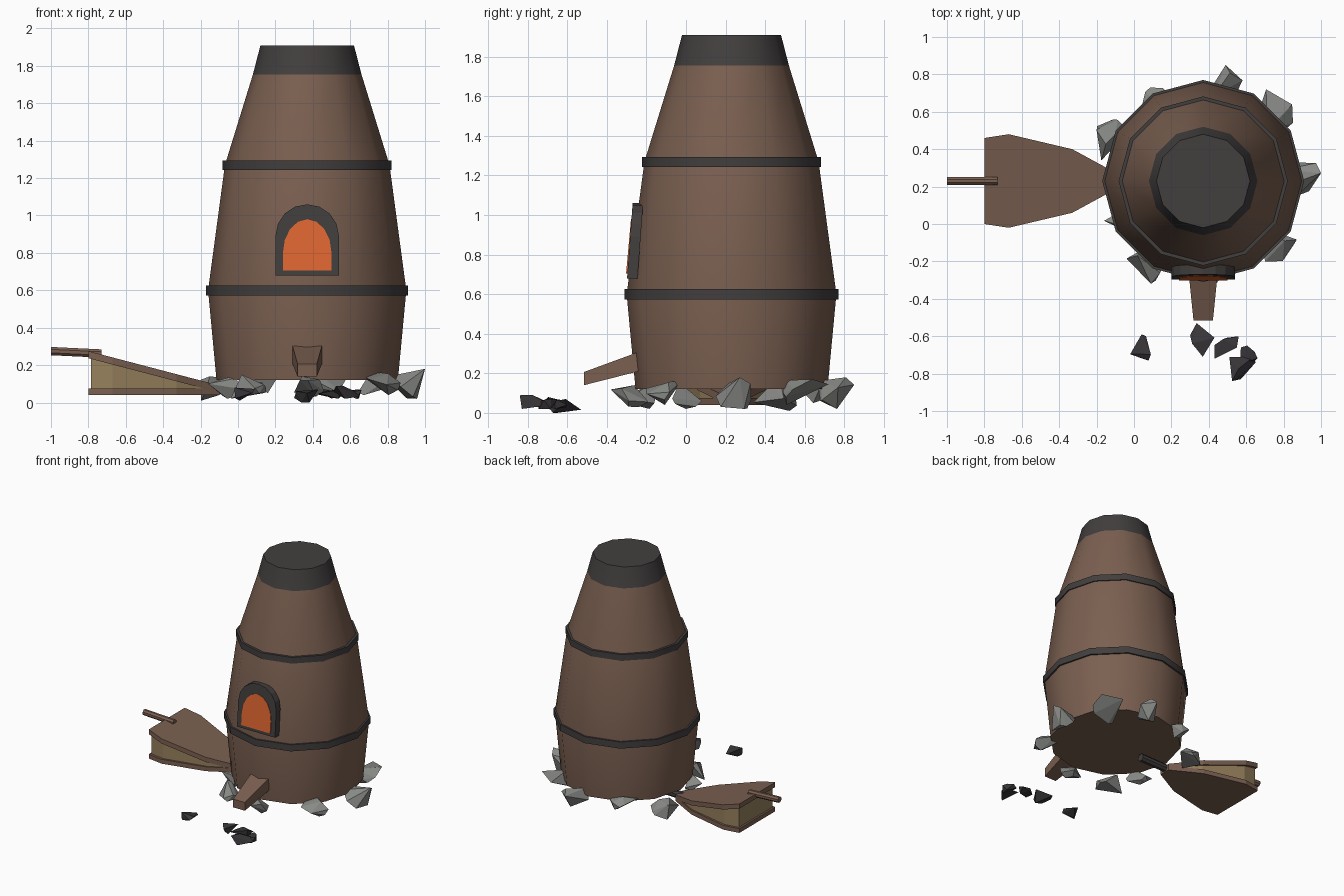
import bpy, bmesh, math, random
from mathutils import Vector

if "Cube" in bpy.data.objects:
    bpy.data.objects.remove(bpy.data.objects["Cube"])

random.seed(7)
CX, CY = 0.37, 0.23          # furnace axis


def mat(name, rgb):
    m = bpy.data.materials.new(name)
    lin = [((c / 255 + 0.055) / 1.055) ** 2.4 for c in rgb]
    m.diffuse_color = (*lin, 1)
    m.use_nodes = True
    m.node_tree.nodes["Principled BSDF"].inputs["Base Color"].default_value = m.diffuse_color
    return m


CLAY = mat("brown clay", (122, 95, 80))
IRON = mat("dark iron", (66, 62, 62))
FIRE = mat("orange glow", (222, 102, 48))
LEATHER = mat("tan leather", (150, 128, 92))
STONE = mat("grey stone", (136, 138, 134))
COAL = mat("black coal", (56, 53, 56))


def finish(bm, name, mats, smooth=False):
    bmesh.ops.recalc_face_normals(bm, faces=bm.faces)
    me = bpy.data.meshes.new(name)
    bm.to_mesh(me)
    bm.free()
    for m in mats:
        me.materials.append(m)
    if smooth:
        me.shade_smooth()
        me.set_sharp_from_angle(angle=math.radians(40))
    ob = bpy.data.objects.new(name, me)
    bpy.context.collection.objects.link(ob)
    return ob


def loft(rings, name, mats, closed=False, smooth=False, rule=None):
    """Skin a list of point rings; cap the ends or join last to first."""
    bm = bmesh.new()
    vs = [[bm.verts.new(p) for p in r] for r in rings]
    n = len(vs[0])
    pairs = list(zip(vs, vs[1:])) + ([(vs[-1], vs[0])] if closed else [])
    for a, b in pairs:
        for i in range(n):
            j = (i + 1) % n
            bm.faces.new((a[i], a[j], b[j], b[i]))
    if not closed:
        bm.faces.new(vs[0][::-1])
        bm.faces.new(vs[-1])
    if rule:
        for f in bm.faces:
            f.material_index = rule(f.calc_center_median())
    return finish(bm, name, mats, smooth)


def circle(r, z, n=12):
    return [(CX + r * math.cos(2 * math.pi * i / n),
             CY + r * math.sin(2 * math.pi * i / n), z) for i in range(n)]


# Furnace body with dark chimney collar
loft([circle(r, z) for r, z in
      [(0.485, 0.12), (0.53, 0.60), (0.44, 1.27), (0.29, 1.755), (0.25, 1.91)]],
     "furnace_body", [CLAY, IRON], smooth=True, rule=lambda c: int(c.z > 1.76))

# Iron hoops
for name, r, z0, z1 in [("lower_hoop", 0.54, 0.573, 0.626), ("upper_hoop", 0.452, 1.243, 1.293)]:
    loft([circle(r, z0), circle(r, z1), circle(r - 0.04, z1), circle(r - 0.04, z0)],
         name, [IRON], closed=True, smooth=True)


# Furnace door: arched frame and glowing plate, leaning with the wall
def arch(half, z0, spring, top, y0, lean, n=8):
    pts = [(-half, z0)]
    pts += [(-half * math.cos(math.pi * i / n), spring + (top - spring) * math.sin(math.pi * i / n))
            for i in range(n + 1)]
    pts.append((half, z0))
    return [(CX + x, y0 + lean * (z - 0.68), z) for x, z in pts]


outer, inner = (0.17, 0.68, 0.89, 1.06), (0.13, 0.705, 0.80, 0.98)
loft([arch(*outer, -0.245, 0.075), arch(*outer, -0.298, 0.075),
      arch(*inner, -0.298, 0.075), arch(*inner, -0.245, 0.075)],
     "door_frame", [IRON], closed=True)
loft([arch(*inner, -0.297, 0.09), arch(*inner, -0.305, 0.09)], "door_glow", [FIRE])

# Tapering tap spout
loft([[(CX + sx * w, y, z) for sx, z in ((-1, z0), (1, z0), (1, z1), (-1, z1))]
      for y, w, z0, z1 in [(-0.22, 0.082, 0.215, 0.315), (-0.515, 0.052, 0.14, 0.207)]],
     "tap_spout", [CLAY])


# Bellows: two boards, leather wedge, handle and nozzle
def board(name, m, low, high, k=1.0, shift=0.0):
    half = [(-0.80, 0.23), (-0.67, 0.25), (-0.33, 0.17), (-0.10, 0.045)]
    pts = [(x + (shift if x < -0.7 else 0), w * k) for x, w in half]
    pts = [(x, CY + w) for x, w in pts] + [(x, CY - w) for x, w in reversed(pts)]
    loft([[(x, y, low(x)) for x, y in pts], [(x, y, high(x)) for x, y in pts]], name, [m])


def slope(x):
    return 0.275 - 0.262 * (x + 0.80)


board("bellows_bottom_board", CLAY, lambda x: 0.04, lambda x: 0.075)
board("bellows_top_board", CLAY, lambda x: slope(x) - 0.038, slope)
board("bellows_leather", LEATHER, lambda x: 0.06, lambda x: max(slope(x) - 0.036, 0.065), 0.93, 0.015)


def rod(name, m, x0, z0, x1, z1, r, n=8):
    loft([[(x, CY + r * math.cos(2 * math.pi * (i + 0.5) / n),
            z + r * math.sin(2 * math.pi * (i + 0.5) / n)) for i in range(n)]
          for x, z in ((x0, z0), (x1, z1))], name, [m])


rod("bellows_handle", CLAY, -1.0, 0.275, -0.73, 0.262, 0.024)
rod("bellows_nozzle", IRON, -0.16, 0.075, 0.13, 0.08, 0.03)


# Chipped lumps: random hull stretched to a given box
def lump(name, m, x0, x1, y0, y1, z0, z1, n=9):
    lo, hi = Vector((x0, y0, z0)), Vector((x1, y1, z1))
    pts = [Vector([random.gauss(0, 1) for _ in range(3)]).normalized() for _ in range(n)]
    mn = [min(p[k] for p in pts) for k in range(3)]
    mx = [max(p[k] for p in pts) for k in range(3)]
    bm = bmesh.new()
    for p in pts:
        bm.verts.new([lo[k] + (p[k] - mn[k]) / (mx[k] - mn[k]) * (hi[k] - lo[k]) for k in range(3)])
    bmesh.ops.convex_hull(bm, input=bm.verts)
    finish(bm, name, [m])


# Ring of base stones
stones = [(0.80, 1.00, 0.15, 0.33, 0.02, 0.18), (0.64, 0.85, 0.49, 0.72, 0.04, 0.17),
          (0.39, 0.58, 0.67, 0.85, 0.02, 0.18), (0.03, 0.21, 0.56, 0.73, 0.05, 0.17),
          (-0.20, -0.03, 0.34, 0.56, 0.01, 0.14), (-0.16, 0.02, -0.07, 0.08, 0.02, 0.14),
          (-0.04, 0.15, -0.32, -0.14, 0.02, 0.15), (0.30, 0.46, -0.38, -0.19, 0.03, 0.14),
          (0.66, 0.87, -0.20, -0.03, 0.04, 0.16)]
for i, b in enumerate(stones):
    lump(f"base_stone_{i + 1}", STONE, *b)

# Scattered coals
coals = [(-0.02, 0.09, -0.73, -0.59, 0.01, 0.08), (0.30, 0.43, -0.71, -0.53, 0.0, 0.07),
         (0.43, 0.56, -0.72, -0.60, 0.02, 0.07), (0.51, 0.65, -0.84, -0.71, 0.02, 0.09),
         (0.57, 0.66, -0.75, -0.65, 0.02, 0.07)]
for i, b in enumerate(coals):
    lump(f"coal_{i + 1}", COAL, *b, n=7)
